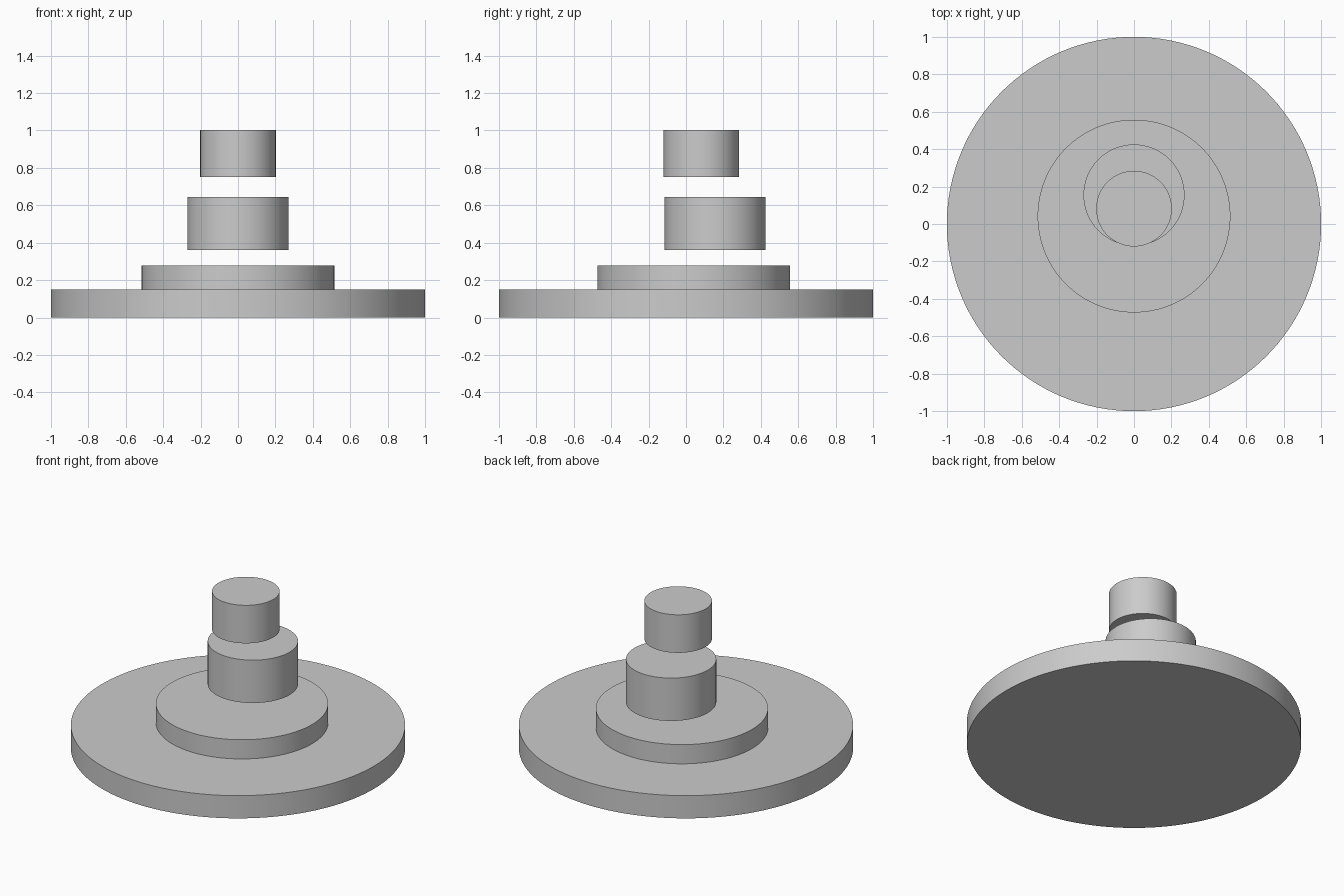
import bpy

if "Cube" in bpy.data.objects:
    bpy.data.objects.remove(bpy.data.objects["Cube"])


def disc(name, radius, y, bottom, top):
    """Upright cylinder with smooth sides and crisp rims."""
    bpy.ops.mesh.primitive_cylinder_add(
        vertices=128, radius=radius, depth=top - bottom,
        location=(0, y, (bottom + top) / 2))
    bpy.context.object.name = name
    bpy.ops.object.shade_smooth_by_angle()


# Wide base, offset step on top of it, and two floating drums
disc("base_disc", 1.0, 0.0, 0.0, 0.15)
disc("step_disc", 0.515, 0.042, 0.15, 0.277)
disc("middle_drum", 0.27, 0.155, 0.362, 0.645)
disc("top_drum", 0.202, 0.082, 0.752, 1.003)
